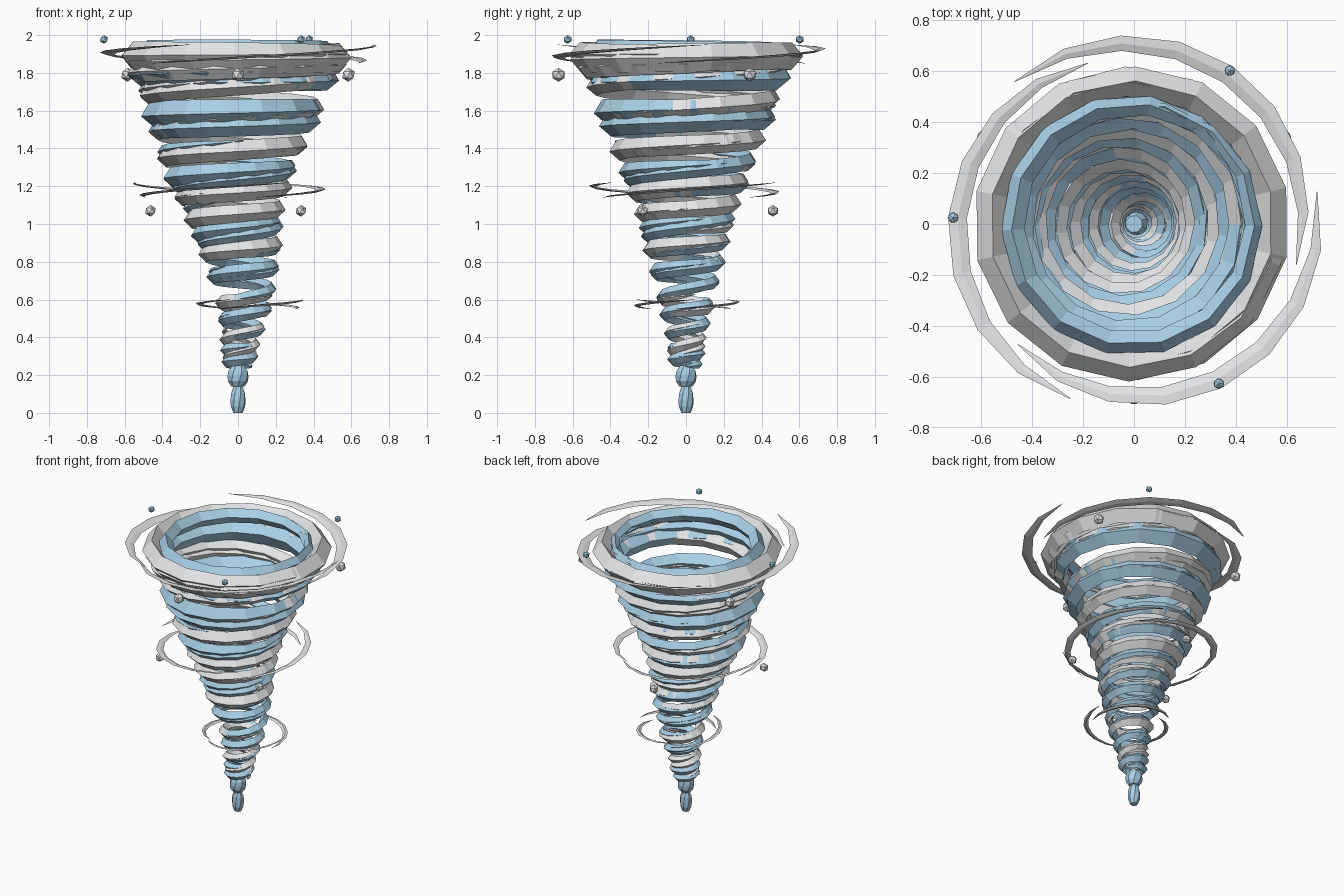
import bpy, bmesh
from math import sin, cos, pi, radians, tau
from mathutils import Vector

cube = bpy.data.objects.get("Cube")
if cube:
    bpy.data.objects.remove(cube, do_unlink=True)


def material(name, red, green, blue):
    colour = (red, green, blue, 1)
    mat = bpy.data.materials.new(name)
    mat.use_nodes = True
    mat.diffuse_color = colour
    mat.node_tree.nodes["Principled BSDF"].inputs["Base Color"].default_value = colour
    return mat


GREY = material("pale grey", .82, .83, .84)
BLUE = material("sky blue", .43, .68, .86)

# Funnel outline: height, radius, sideways sway of the axis
FUNNEL = [(0, .035, 0), (.35, .08, .01), (.6, .13, .04), (.85, .19, .01),
          (1.1, .25, -.03), (1.25, .31, -.05), (1.55, .42, -.03), (2, .58, 0)]


def funnel(height):
    """Radius and sway of the funnel at a height."""
    for low, high in zip(FUNNEL, FUNNEL[1:]):
        if height <= high[0]:
            break
    point = Vector(low).lerp(Vector(high), (height - low[0]) / (high[0] - low[0]))
    return point.y, point.z


def finish(name, bm, mat):
    bmesh.ops.recalc_face_normals(bm, faces=bm.faces)
    mesh = bpy.data.meshes.new(name)
    bm.to_mesh(mesh)
    bm.free()
    mesh.materials.append(mat)
    bpy.context.collection.objects.link(bpy.data.objects.new(name, mesh))


def skin(bm, rings):
    """Join rings of equal size into a closed tube."""
    for lower, upper in zip(rings, rings[1:]):
        for k in range(len(lower)):
            bm.faces.new((lower[k], lower[k - 1], upper[k - 1], upper[k]))
    bm.faces.new(rings[0])
    bm.faces.new(rings[-1])


def ribbon(name, mat, path, turns, sides, start, width, thick, lean):
    """Tapered clockwise band of diamond section; path gives radius, height and sway."""
    bm = bmesh.new()
    steps = round(turns * sides)
    along = Vector((sin(radians(lean)), cos(radians(lean)))) * width / 2
    across = Vector((cos(radians(lean)), -sin(radians(lean)))) * thick / 2
    rings = []
    for i in range(steps + 1):
        t = i / steps
        radius, height, sway = path(t)
        angle = radians(start) - tau * turns * t
        taper = max(.04, sin(pi * t) ** .6)
        section = [Vector((radius, height)) + d * taper
                   for d in (along, across, -along, -across)]
        rings.append([bm.verts.new((sway + p.x * cos(angle), p.x * sin(angle), p.y))
                      for p in section])
    skin(bm, rings)
    finish(name, bm, mat)


def wind_band(name, mat, middle, drop, start, width, lean, grow=0):
    """Ribbon that follows the funnel wall, sinking by drop per turn."""
    turns = 1.4

    def path(t):
        height = middle + drop * turns * (.5 - t)
        radius, sway = funnel(height)
        return radius + grow, height, sway

    ribbon(name, mat, path, turns, 14, start, width, width * .85, lean)


# Flared mouth of the funnel
wind_band("mouth_inner_band", BLUE, 1.92, .02, 100, .11, 5, -.08)
wind_band("mouth_rim", GREY, 1.89, .02, 60, .15, 0, .02)
wind_band("mouth_outer_rim", GREY, 1.88, .05, 240, .15, 0, .02)
wind_band("mouth_lower_rim", GREY, 1.82, .09, 150, .11, 0, .02)

# Wound bands from top to bottom: colour, middle height, drop per turn
BANDS = [(BLUE, 1.79, .06), (GREY, 1.73, .2), (GREY, 1.64, .2), (BLUE, 1.58, .07),
         (BLUE, 1.54, .1), (GREY, 1.46, .16), (GREY, 1.38, .14), (BLUE, 1.3, .2),
         (BLUE, 1.24, .13), (GREY, 1.18, .12), (GREY, 1.11, .13), (GREY, 1.04, .12),
         (BLUE, .99, .19), (BLUE, .93, .15), (GREY, .87, .1), (BLUE, .79, .14),
         (BLUE, .73, .12), (BLUE, .65, .18), (GREY, .57, .08), (BLUE, .52, .13),
         (BLUE, .46, .12), (GREY, .39, .14), (GREY, .35, .14), (BLUE, .32, .06),
         (BLUE, .28, .05)]
for i, (mat, middle, drop) in enumerate(BANDS):
    width = (.045 + .055 * middle) * (1.25 - 2.5 * drop)
    wind_band(f"wind_band_{i + 1}", mat, middle, drop, 140 * i + 20, width, 6 * middle)


def wisps(label, top, drop, outer, start, width, sway):
    """Three loose flat arcs circling the funnel and tightening inward."""
    def path(t):
        return outer * (1 - t / 10), top - drop * t, sway

    for k in range(3):
        ribbon(f"{label}_wisp_{k + 1}", GREY, path, .4, 20, start + 120 * k,
               width, .012, 80)


wisps("top", 1.95, .1, .73, 10, .075, 0)
wisps("middle", 1.22, .08, .51, 190, .05, -.045)
wisps("low", .6, .05, .28, 10, .035, .06)


def foot(name, bottom, tall, widest):
    """Faceted, slightly twisted plug."""
    bm = bmesh.new()
    rings = []
    for i in range(5):
        t = i / 4
        radius = widest * (.6 + .4 * max(0, sin(pi * t)) ** .5)
        turn = [tau * k / 8 + t / 2 for k in range(8)]
        rings.append([bm.verts.new((radius * cos(a), radius * sin(a), bottom + tall * t))
                      for a in turn])
    skin(bm, rings)
    finish(name, bm, BLUE)


foot("funnel_tip", 0, .14, .041)
foot("funnel_foot", .14, .11, .057)


def pebbles(label, mat, distance, height, start, sway, size):
    """Three flying pebbles evenly spaced round the funnel."""
    for k in range(3):
        angle = radians(start + 120 * k)
        place = (sway + distance * cos(angle), distance * sin(angle), height)
        bm = bmesh.new()
        bmesh.ops.create_icosphere(bm, subdivisions=1, radius=size)
        bmesh.ops.translate(bm, verts=bm.verts, vec=place)
        finish(f"{label}_pebble_{k + 1}", bm, mat)


pebbles("high", BLUE, .71, 1.977, 58, 0, .023)
pebbles("upper", GREY, .675, 1.79, 30, 0, .037)
pebbles("middle", GREY, .46, 1.07, 90, -.065, .031)
